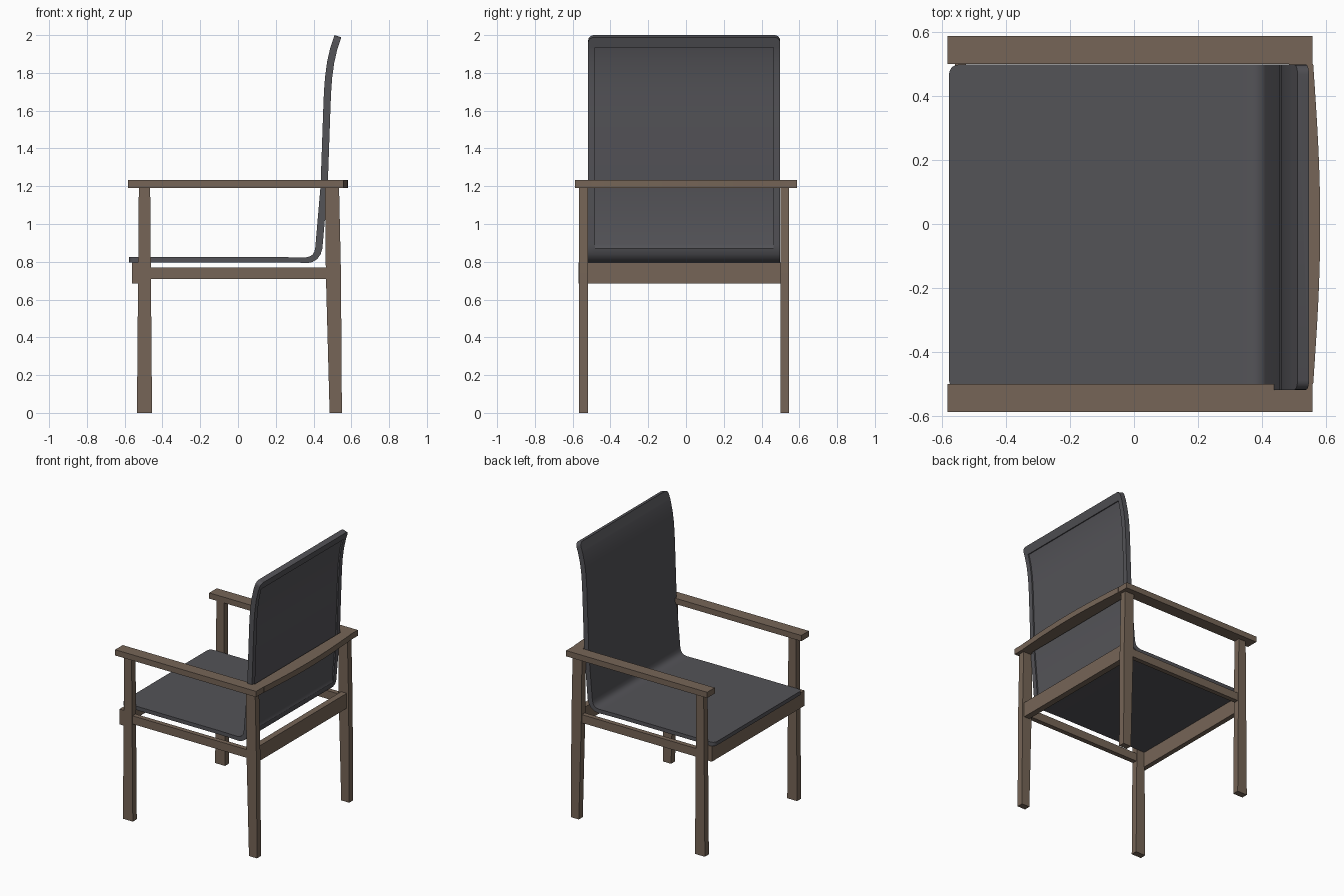
import bpy, bmesh, math
from mathutils import Vector

if "Cube" in bpy.data.objects:
    bpy.data.objects.remove(bpy.data.objects["Cube"])


def material(name, rgb):
    m = bpy.data.materials.new(name)
    m.diffuse_color = (*rgb, 1)
    m.use_nodes = True
    m.node_tree.nodes["Principled BSDF"].inputs["Base Color"].default_value = m.diffuse_color
    return m


WOOD = material("wood", (0.18, 0.13, 0.095))
FABRIC = material("dark_fabric", (0.088, 0.087, 0.097))


def loft(name, rings, mat, weld=False):
    """Skin a list of equal-length closed rings and cap both ends."""
    bm = bmesh.new()
    vs = [[bm.verts.new(p) for p in r] for r in rings]
    n = len(rings[0])
    for a, b in zip(vs, vs[1:]):
        for i in range(n):
            j = (i + 1) % n
            bm.faces.new((a[i], a[j], b[j], b[i]))
    bm.faces.new(vs[0][::-1])
    bm.faces.new(vs[-1])
    if weld:
        bmesh.ops.remove_doubles(bm, verts=bm.verts, dist=1e-5)
    bmesh.ops.recalc_face_normals(bm, faces=bm.faces)
    me = bpy.data.meshes.new(name)
    bm.to_mesh(me)
    bm.free()
    ob = bpy.data.objects.new(name, me)
    me.materials.append(mat)
    bpy.context.collection.objects.link(ob)
    return ob


def rect(x0, x1, y0, y1, z):
    return [(x0, y0, z), (x1, y0, z), (x1, y1, z), (x0, y1, z)]


def box(name, x0, x1, y0, y1, z0, z1):
    return loft(name, [rect(x0, x1, y0, y1, z0), rect(x0, x1, y0, y1, z1)], WOOD)


# Legs (tapered), side rails and arms; the lower frame sits slightly off-centre in y
CY = -0.01
for side, s in (("right", -1), ("left", 1)):
    ya, yb = sorted((CY + s * 0.51, CY + s * 0.556))
    loft(f"front_leg_{side}", [rect(-0.535, -0.455, ya, yb, 0),
                               rect(-0.525, -0.465, ya, yb, 1.195)], WOOD)
    loft(f"back_leg_{side}", [rect(0.485, 0.55, ya, yb, 0),
                              rect(0.465, 0.545, ya, yb, 0.74),
                              rect(0.46, 0.535, ya, yb, 1.195)], WOOD)
    ya, yb = sorted((CY + s * 0.515, CY + s * 0.55))
    box(f"side_rail_{side}", -0.47, 0.475, ya, yb, 0.71, 0.77)
    ya, yb = sorted((s * 0.50, s * 0.588))
    box(f"arm_{side}", -0.583, 0.558, ya, yb, 1.19, 1.232)

# Bowed rail joining the arms behind the backrest
bow = [(0.56 + 0.022 * math.cos(math.pi * t / 2), 0.5 * t)
       for t in [i / 8 for i in range(-8, 9)]]
outline = [(0.485, 0.5), (0.485, -0.5)] + bow
loft("back_arm_rail", [[(x, y, z) for x, y in outline] for z in (1.19, 1.232)], WOOD)

# Seat support rails
box("front_seat_rail", -0.56, -0.525, -0.57, 0.502, 0.685, 0.797)
box("back_seat_rail", 0.485, 0.53, -0.525, 0.505, 0.685, 0.795)

# Seat shell: sitting-side profile from front edge, through the bend, to the top
path = [(-0.578, 0.825), (0.2, 0.825), (0.33, 0.823), (0.36, 0.823), (0.38, 0.828),
        (0.395, 0.838), (0.404, 0.853), (0.409, 0.875), (0.437, 1.2), (0.451, 1.6),
        (0.455, 1.7), (0.461, 1.78), (0.472, 1.86), (0.489, 1.935), (0.511, 2.0)]
pts = [Vector(p) for p in path]
R, W, BORDER = 0.03, 0.508, 0.035
dist = [0]
for a, b in zip(pts, pts[1:]):
    dist.append(dist[-1] + (b - a).length)
L = dist[-1]


def sample(s):
    """Point and back-facing normal of the profile at arc length s."""
    k = max(i for i in range(len(pts) - 1) if dist[i] <= s + 1e-9)
    u = (s - dist[k]) / (dist[k + 1] - dist[k])

    def tangent(i):
        return (pts[min(i + 1, len(pts) - 1)] - pts[max(i - 1, 0)]).normalized()
    t = tangent(k).lerp(tangent(k + 1), u).normalized()
    return pts[k].lerp(pts[k + 1], u), Vector((t.y, -t.x))


corner = [R * (1 - math.cos(i * math.pi / 10)) for i in range(6)]
bend = dist[7]
stops = [(s, 0) for s in corner] + [(s, 0) for s in dist[1:7]] + [(bend, 0), (bend + 0.02, 1)]
stops += [(s, 1) for s in dist[8:-1] if s < L - 0.065]
stops += [(L - 0.06, 1), (L - 0.0595, 0)] + [(L - s, 0) for s in corner[::-1]]
rings = []
for s, recess in stops:
    p, n = sample(s)
    d = min(s, L - s, R)
    w = W - R + math.sqrt(max(0, R * R - (R - d) ** 2))
    k = min(1, max(0, (s - dist[2]) / (bend - dist[2])))
    th = 0.028 + 0.01 * k
    wi = w - BORDER
    section = [(-w, 0), (w, 0), (w, th), (wi, th), (wi, th - 0.01 * recess),
               (-wi, th - 0.01 * recess), (-wi, th), (-w, th)]
    rings.append([(p.x + n.x * h, CY + y, p.y + n.y * h) for y, h in section])
shell = loft("seat_shell", rings, FABRIC, weld=True)
bpy.context.view_layer.objects.active = shell
shell.select_set(True)
bpy.ops.object.shade_smooth_by_angle(angle=math.radians(35))
